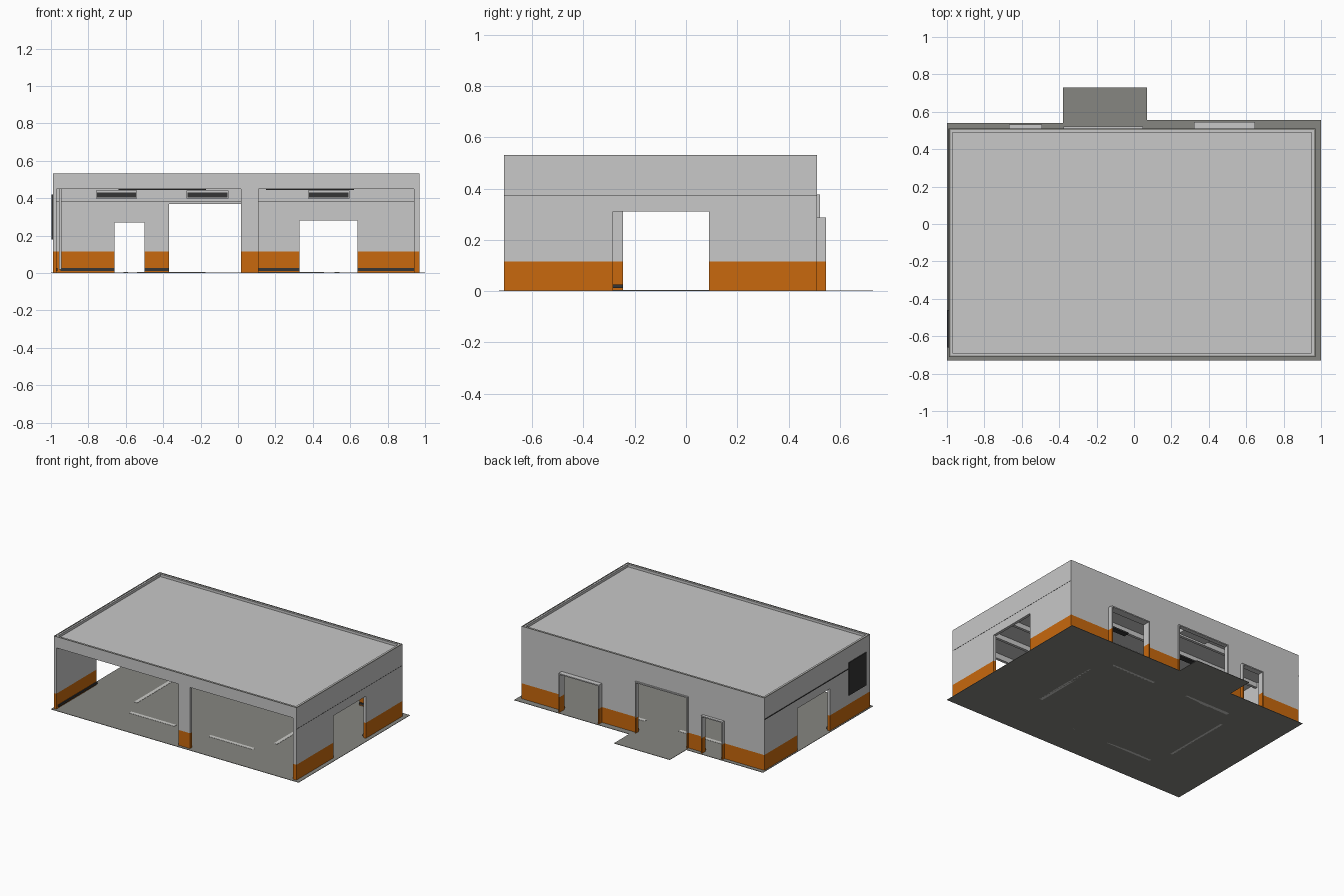
import bpy, bmesh
from mathutils import Matrix, Vector

cube = bpy.data.objects.get("Cube")
if cube:
    bpy.data.objects.remove(cube, do_unlink=True)


def material(name, r, g, b):
    m = bpy.data.materials.new(name)
    m.use_nodes = True
    m.diffuse_color = (r, g, b, 1)
    m.node_tree.nodes["Principled BSDF"].inputs["Base Color"].default_value = (r, g, b, 1)
    return m


WALL = material("wall grey", 0.58, 0.58, 0.58)
ORANGE = material("orange paint", 0.58, 0.14, 0.004)
FLOOR = material("concrete", 0.24, 0.24, 0.22)
MARK = material("floor marking", 0.6, 0.6, 0.58)
DARK = material("dark metal", 0.035, 0.035, 0.035)

BAND, TOP = 0.115, 0.53          # painted band height, wall height
L, R, F, B = -0.99, 0.97, -0.71, 0.51
T = 0.02                         # wall thickness


def build(name, boxes, *mats):
    """Boxes are (x0, x1, y0, y1, z0, z1); with two materials the second fills the low band."""
    bm = bmesh.new()
    for x0, x1, y0, y1, z0, z1 in boxes:
        spans = [(z0, z1, 0)]
        if len(mats) > 1 and z0 < BAND < z1:
            spans = [(z0, BAND, 1), (BAND, z1, 0)]
        for a, b, index in spans:
            centre = Vector(((x0 + x1) / 2, (y0 + y1) / 2, (a + b) / 2))
            scale = Matrix.Diagonal((x1 - x0, y1 - y0, b - a, 1))
            made = bmesh.ops.create_cube(bm, size=1, matrix=Matrix.Translation(centre) @ scale)
            for face in {f for v in made["verts"] for f in v.link_faces}:
                face.material_index = index
    mesh = bpy.data.meshes.new(name)
    bm.to_mesh(mesh)
    bm.free()
    for m in mats:
        mesh.materials.append(m)
    obj = bpy.data.objects.new(name, mesh)
    bpy.context.collection.objects.link(obj)
    return obj


def wall(name, along_x, start, end, near, far, openings):
    """Wall made of piers and lintels around (from, to, height) openings."""
    parts, at = [], start
    for a, b, h in openings:
        parts += [(at, a, 0.002, TOP), (a, b, h, TOP)]
        at = b
    parts.append((at, end, 0.002, TOP))
    build(name, [(a, b, near, far, z0, z1) if along_x else (near, far, a, b, z0, z1)
                 for a, b, z0, z1 in parts], WALL, ORANGE)


# Back doors: from, to, height, frame depth
DOORS = [(-0.66, -0.50, 0.27, 0.022), (-0.37, 0.04, 0.37, 0.012), (0.33, 0.64, 0.28, 0.036)]

wall("back_wall", True, L, R, B - T, B, [d[:3] for d in DOORS])
wall("front_wall", True, L, R, F, F + T, [(L + T, 0.015, 0.45), (0.11, 0.94, 0.45)])
wall("left_end_wall", False, F + T, B - T, L, L + T, [(-0.245, 0.13, 0.31)])
wall("right_end_wall", False, F + T, B - T, R - T, R, [(-0.285, 0.09, 0.31)])

# Door surrounds
e = 0.008
for i, (a, b, h, d) in enumerate(DOORS):
    build(f"door_frame_{i + 1}",
          [(a - e, a, B, B + d, 0.002, h), (b, b + e, B, B + d, 0.002, h),
           (a - e, b + e, B, B + d, h, h + e)], WALL, ORANGE)

# Roof set below the parapet, with a dark coping
build("roof", [(L + T, R - T, F + T, B - T, 0.49, 0.512)], WALL)
c = 0.008
build("parapet_coping", [(L, L + c, F, B, TOP, TOP + 0.002), (R - c, R, F, B, TOP, TOP + 0.002),
                         (L + c, R - c, F, F + c, TOP, TOP + 0.002),
                         (L + c, R - c, B - c, B, TOP, TOP + 0.002)], FLOOR)

# Floor slab with the loading pad behind
build("floor_slab", [(-1, -0.38, -0.73, 0.54, 0, 0.003), (-0.38, 0.07, -0.73, 0.73, 0, 0.003),
                     (0.07, 1, -0.73, 0.555, 0, 0.003)], FLOOR)

# Dashed rectangle painted on the floor, showing on both faces
w = 0.013
dashes = [(x - w, x + w, -0.325, 0.19, -0.0005, 0.004) for x in (-0.60, 0.53)]
for y in (-0.472, 0.322):
    dashes += [(a, b, y - w, y + w, -0.0005, 0.004) for a, b in ((-0.54, -0.175), (0.10, 0.46))]
build("floor_markings", dashes, MARK)

# Skirting inside, broken at the doorways
inner = B - T
skirting = [(a, b, inner - 0.006, inner, 0.012, 0.027)
            for a, b in ((-0.95, -0.66), (-0.50, -0.37), (0.04, 0.33), (0.64, 0.94))]
for x, a, b in ((L + T, -0.245, 0.13), (R - T - 0.006, -0.285, 0.09)):
    skirting += [(x, x + 0.006, F + T, a, 0.012, 0.027), (x, x + 0.006, b, inner, 0.012, 0.027)]
build("skirting", skirting, DARK)

# Thin cable runs
build("cable_runs", [(L - 0.003, L, -0.46, B, 0.371, 0.377),
                     (R, R + 0.001, F, B, 0.374, 0.376),
                     (L + T, R - T, inner - 0.003, inner, 0.379, 0.382)], DARK)

# Dark vent panel outside and corner pipe inside
build("vent_panel", [(L - 0.006, L, -0.66, -0.46, 0.18, 0.42)], DARK)
build("corner_pipe", [(-0.957, -0.945, 0.47, 0.482, 0.02, 0.49)], WALL)

# Ceiling beams and strip lights
build("ceiling_beams", [(L + T, R - T, y - 0.01, y + 0.01, 0.455, 0.49)
                        for y in (-0.5, -0.3, -0.1, 0.1, 0.3)], WALL)
build("strip_lights", [(a, b, y - 0.02, y + 0.02, 0.443, 0.455)
                       for a, b in ((-0.64, -0.17), (0.15, 0.62)) for y in (-0.3, 0.1)], DARK)

# Hanging heaters with dark grilles facing the front
heaters = [(-0.76, -0.54), (-0.275, -0.05), (0.375, 0.595)]
build("heater_bodies", [(a, b, 0.40, inner, 0.398, 0.44) for a, b in heaters], WALL)
build("heater_grilles", [(a + 0.005, b - 0.005, 0.395, 0.40, 0.405, 0.43) for a, b in heaters], DARK)

# Stand everything on the ground plane
for obj in bpy.context.collection.objects:
    if obj.type == "MESH" and obj.name == "floor_markings":
        obj.location.z = 0.0005
